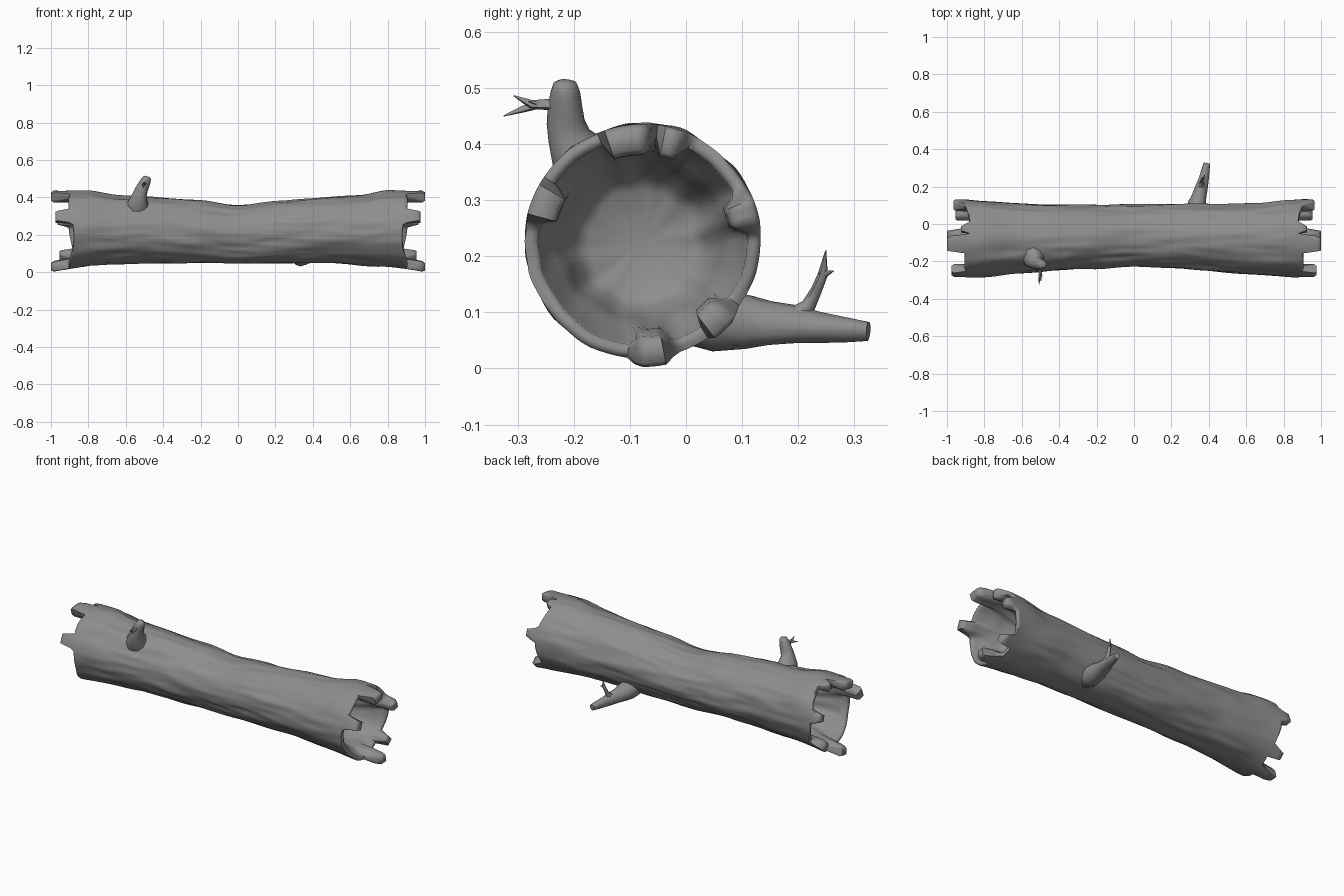
import bpy, bmesh
from math import sin, cos, pi, radians
from mathutils import Vector, noise

if "Cube" in bpy.data.objects:
    bpy.data.objects.remove(bpy.data.objects["Cube"])

N = 96
# jagged end teeth: angle (from +y towards +z), half width, reach in x
TEETH = [(98, 12, 1.0), (158, 9.5, 0.975), (-85, 9, 1.0), (-46, 8, 0.955),
         (16.5, 8.5, 0.965), (74, 6, 0.925)]
# |x|, top z, bottom z, back y, front y
PROFILE = [(0, .357, .046, .102, -.228), (.25, .383, .046, .104, -.238),
           (.5, .400, .046, .104, -.258), (.68, .412, .036, .112, -.268),
           (.8, .434, .030, .125, -.280), (.9, .434, .018, .133, -.288),
           (1.0, .436, .000, .138, -.291)]

# dark grey bark
bark = bpy.data.materials.new("bark_grey")
bark.diffuse_color = (0.27, 0.27, 0.27, 1)
bark.use_nodes = True
bark.node_tree.nodes["Principled BSDF"].inputs["Base Color"].default_value = bark.diffuse_color


def section(x):
    """Centre and radii of the trunk at x."""
    a = min(abs(x), 1.0)
    for p, q in zip(PROFILE, PROFILE[1:]):
        if a <= q[0]:
            break
    f = (a - p[0]) / (q[0] - p[0])
    if a < .25:
        f = f * f * (3 - 2 * f)
    t, b, k, fr = [u + (v - u) * f for u, v in zip(p[1:], q[1:])]
    return (k + fr) / 2, (t + b) / 2, (k - fr) / 2, (t - b) / 2


def tooth(deg):
    """Rim reach and tooth strength (0..1) at an angle."""
    base = 0.893 + 0.014 * sin(radians(deg) * 3 + 1)
    reach, strength = base, 0
    for a, half, length in TEETH:
        d = abs((deg - a + 180) % 360 - 180)
        w = max(0, min(1, (half + 2 - d) / 3))
        reach = max(reach, base + (length - base) * w)
        strength = max(strength, w)
    return reach, strength


def make_object(name, bm, angle):
    bmesh.ops.recalc_face_normals(bm, faces=bm.faces)
    me = bpy.data.meshes.new(name)
    bm.to_mesh(me)
    bm.free()
    me.materials.append(bark)
    me.shade_smooth()
    me.set_sharp_from_angle(angle=radians(angle))
    ob = bpy.data.objects.new(name, me)
    bpy.context.collection.objects.link(ob)
    return ob


def skin(bm, rings):
    """Bridge successive vertex rings and cap both ends with fans."""
    n = len(rings[0])
    for a, b in zip(rings, rings[1:]):
        for i in range(n):
            j = (i + 1) % n
            bm.faces.new((a[i], a[j], b[j], b[i]))
    for r in (rings[0], rings[-1]):
        c = bm.verts.new(sum((v.co for v in r), Vector()) / n)
        for i in range(n):
            bm.faces.new((r[i], r[(i + 1) % n], c))


def trunk_ring(bm, side, kind, t):
    ring = []
    for i in range(N):
        deg = i * 360 / N
        a = radians(deg)
        reach, s = tooth(deg)
        thick = 0.024 + 0.030 * s
        if kind == "outer":
            x, inset = t, 0
        elif kind == "cavity":
            x, inset = t[0], t[1]
        else:
            x = 0.85 + t * (reach - 0.85)
            inset = {"lip": 0, "edge": 0.009, "inner_edge": thick - 0.009,
                     "inner": thick}[kind]
        cy, cz, ry, rz = section(x)
        # bark: lumps stretched along the trunk, fading out at the rims
        fade = max(0, min(1, (0.95 - abs(x)) / 0.2))
        p = Vector((x * side * 2.6, cos(a) * 2.6, sin(a) * 2.6))
        bump = noise.noise(p) * 0.009 + noise.noise(p * 2.1) * 0.007
        if kind == "cavity":
            inset += 0.012 * noise.noise(p * 1.2)
        else:
            inset -= bump * fade
        ring.append(bm.verts.new((x * side, cy + (ry - inset) * cos(a),
                                  cz + (rz - inset) * sin(a))))
    return ring


# hollow-ended trunk: cavity floor, teeth, bark, then the same mirrored
END = [("cavity", (.68, .095)), ("cavity", (.70, .075)), ("cavity", (.77, .060)),
       ("cavity", (.83, .048)), ("inner", .4), ("inner", .9), ("inner_edge", 1),
       ("edge", 1), ("lip", .9), ("lip", .65), ("lip", .3)]
bm = bmesh.new()
rings = [trunk_ring(bm, 1, k, t) for k, t in END]
for i in range(20, -21, -1):
    x = i * 0.0415
    rings.append(trunk_ring(bm, 1 if x >= 0 else -1, "outer", abs(x)))
rings += [trunk_ring(bm, -1, k, t) for k, t in reversed(END)]
skin(bm, rings)
make_object("hollow_trunk", bm, 70)


def limb(name, pts, sides=12):
    """Tapered limb through (x, y, z, radius) points."""
    bm = bmesh.new()
    P = [Vector(p[:3]) for p in pts]
    rings = []
    for i, p in enumerate(P):
        d = (P[min(i + 1, len(P) - 1)] - P[max(i - 1, 0)]).normalized()
        u = d.cross(Vector((1, 0.05, 0.02))).normalized()
        v = d.cross(u)
        ring = []
        for k in range(sides):
            a = 2 * pi * k / sides
            r = pts[i][3] * (1 + 0.06 * sin(3 * a + i))
            ring.append(bm.verts.new(p + (u * cos(a) + v * sin(a)) * r))
        rings.append(ring)
    skin(bm, rings)
    return make_object(name, bm, 60)


# upright stub with a forked twig
limb("upper_branch", [(-.54, -.140, .31, .070), (-.538, -.172, .355, .064),
                      (-.53, -.197, .385, .050), (-.523, -.209, .415, .038),
                      (-.515, -.213, .44, .034), (-.505, -.214, .465, .031),
                      (-.494, -.215, .490, .027), (-.485, -.216, .506, .021),
                      (-.483, -.216, .512, .012)])
limb("upper_twig", [(-.505, -.215, .465, .017), (-.503, -.245, .470, .010),
                    (-.500, -.275, .470, .008), (-.497, -.307, .486, .001)], 6)
limb("upper_twig_fork", [(-.502, -.262, .471, .008), (-.505, -.29, .462, .006),
                         (-.508, -.325, .450, .001)], 6)
limb("upper_twig_spur", [(-.502, -.255, .470, .007), (-.490, -.28, .476, .001)], 6)

# long low branch at the back with a rising twig
limb("lower_branch", [(.32, -.040, .130, .050), (.325, .010, .105, .060),
                      (.333, .060, .087, .055), (.34, .110, .083, .048),
                      (.35, .150, .079, .039), (.36, .195, .077, .034),
                      (.37, .235, .073, .028), (.38, .280, .070, .023),
                      (.39, .325, .067, .017)])
limb("lower_twig", [(.36, .200, .090, .026), (.362, .218, .113, .013),
                    (.365, .232, .140, .010), (.37, .244, .168, .009),
                    (.372, .249, .210, .001)], 6)
limb("lower_twig_spur", [(.369, .241, .166, .009), (.378, .263, .174, .001)], 6)
